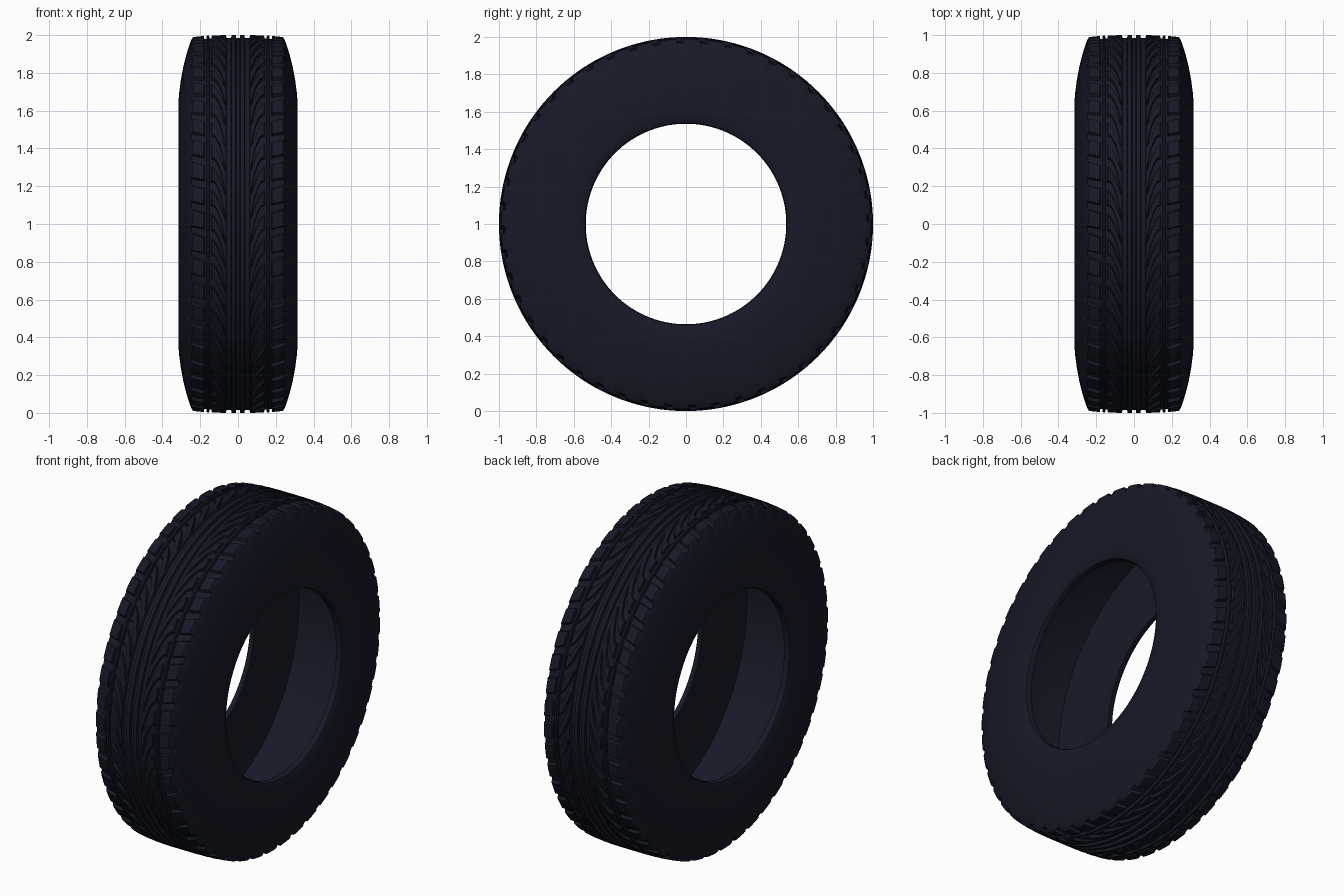
import bpy, math

if "Cube" in bpy.data.objects:
    bpy.data.objects.remove(bpy.data.objects["Cube"])

PITCHES = 48          # tread pattern repeats
D = 0.016             # groove depth

# half cross-section: (x, radius, lateral groove depth, groove width as pitch fraction)
tread = [
    (0.0, 1 - D, 0, .3), (0.009, 1 - D, 0, .3), (0.012, 1, 0, .3), (0.034, 1, 0, .3),
    (0.037, 1 - D, 0, .3), (0.060, 1 - D, 0, .3), (0.064, 1, 0, .15),
    (0.070, 1, 0, .12), (0.076, 1, .010, .22), (0.088, 1, D, .36), (0.100, .999, D, .42),
    (0.114, .999, D, .44), (0.128, .999, D, .40), (0.138, .998, D, .34),
    (0.141, .998 - D, 0, .3), (0.150, .998 - D, 0, .3), (0.153, .997, 0, .3), (0.165, .997, 0, .3),
    (0.168, .996 - D, 0, .3), (0.178, .996 - D, 0, .3),
    (0.181, .995, D, .3), (0.21, .993, D, .28), (0.238, .989, D, .26),
    (0.246, .978, .010, .24), (0.256, .952, .005, .24), (0.263, .93, 0, .24),
]
sidewall = [(0.275, .89), (0.290, .83), (0.303, .76), (0.312, .69), (0.315, .65),
            (0.314, .60), (0.309, .56), (0.300, .541), (0.290, .536), (0.268, .536)]
inner = [(0.268, .57), (0.276, .66), (0.268, .76), (0.258, .85), (0.245, .92), (0.12, .935), (0.0, .937)]
profile = tread + [(x, r, 0, .24) for x, r in sidewall + inner]


def sweep(x):
    """Forward lean of the V-shaped lateral grooves, in pitches."""
    t = min(max((x - 0.062) / 0.085, 0), 1)
    return 1.35 * math.sin(t * math.pi / 2) + 0.25 * min(max((x - 0.15) / 0.1, 0), 1)


verts, faces = [], []
STEPS = 6
n = PITCHES * STEPS
for k, (x, r, depth, w) in enumerate(profile):
    lean = sweep(x) if k < len(tread) else sweep(0.263)
    # across one pitch: block edge, groove floor, groove floor, block edge, block top
    samples = [(0, 0), (.05, depth), (.05 + w, depth), (.10 + w, 0),
               (.10 + w + (.9 - w) / 3, 0), (.10 + w + (.9 - w) * 2 / 3, 0)]
    for p in range(PITCHES):
        for u, d in samples:
            a = (p + u + lean) * 2 * math.pi / PITCHES
            verts.append((x, -(r - d) * math.cos(a), (r - d) * math.sin(a)))
for i in range(len(profile) - 1):
    for j in range(n):
        j2 = (j + 1) % n
        faces.append((i * n + j, (i + 1) * n + j, (i + 1) * n + j2, i * n + j2))

# hollow tyre, modelled as one half and mirrored
mesh = bpy.data.meshes.new("tyre")
mesh.from_pydata(verts, [], faces)
tyre = bpy.data.objects.new("tyre", mesh)
bpy.context.collection.objects.link(tyre)
tyre.location.z = 1
bpy.context.view_layer.objects.active = tyre
tyre.select_set(True)
bpy.ops.object.shade_smooth_by_angle(angle=math.radians(30))
mirror = tyre.modifiers.new("mirror", 'MIRROR')
mirror.use_axis = (True, False, False)
mirror.merge_threshold = 0.0005

# dark rubber
rubber = bpy.data.materials.new("rubber")
rubber.diffuse_color = (0.008, 0.010, 0.020, 1)
rubber.use_nodes = True
rubber.node_tree.nodes["Principled BSDF"].inputs["Base Color"].default_value = rubber.diffuse_color
mesh.materials.append(rubber)
